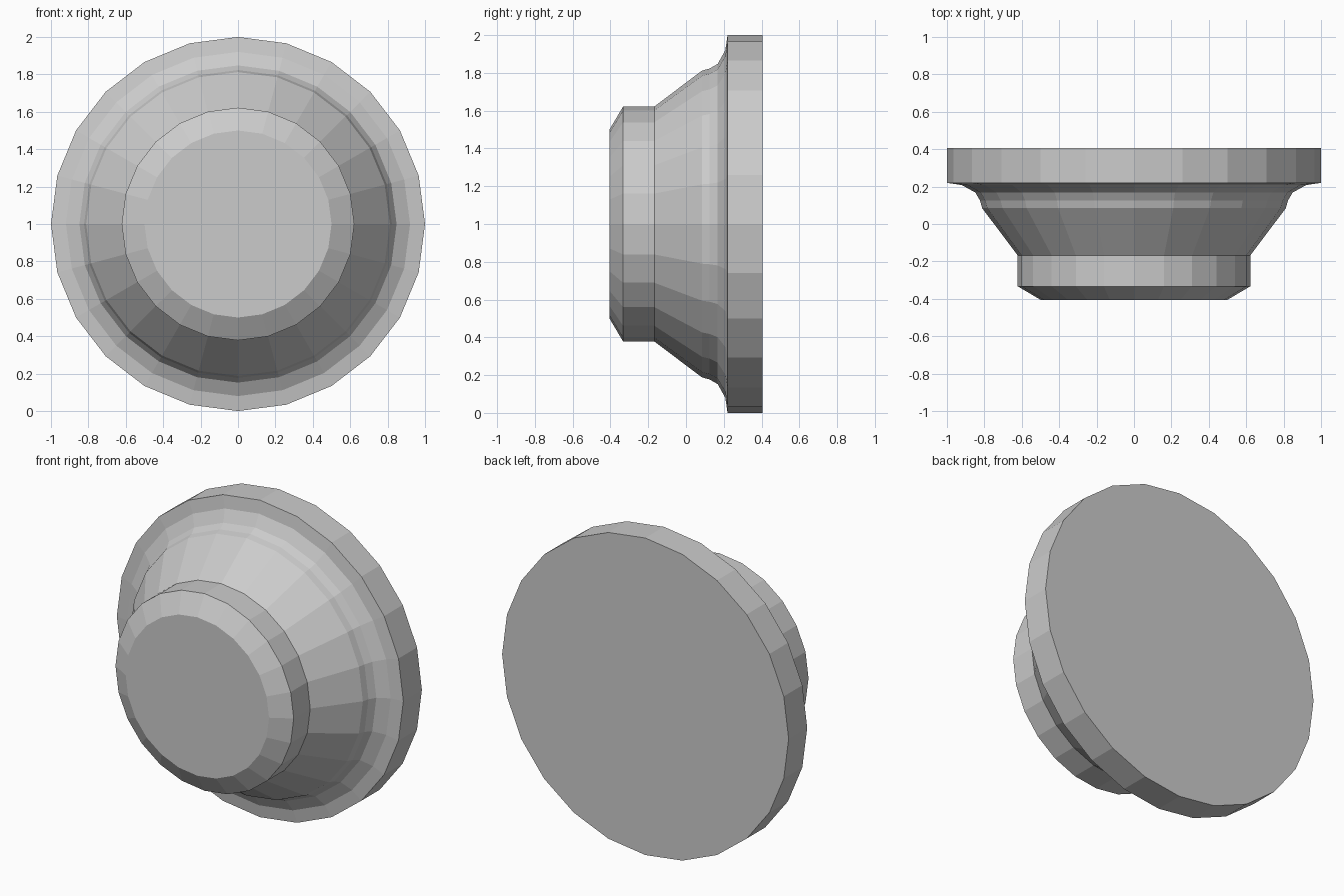
import bpy, bmesh, math

if "Cube" in bpy.data.objects:
    bpy.data.objects.remove(bpy.data.objects["Cube"])

SIDES = 24
# (radius, y) from the front face to the back face
PROFILE = [(0.50, -0.405), (0.622, -0.333), (0.622, -0.168),
           (0.812, 0.085), (0.823, 0.125), (0.848, 0.168),
           (0.92, 0.208), (1.0, 0.22), (1.0, 0.405)]

bm = bmesh.new()

# Rings of the turned body, centred at z = 1
rings = []
for r, y in PROFILE:
    ring = []
    for i in range(SIDES):
        a = 2 * math.pi * i / SIDES
        ring.append(bm.verts.new((r * math.cos(a), y, 1 + r * math.sin(a))))
    rings.append(ring)

# Side walls
for a, b in zip(rings, rings[1:]):
    for i in range(SIDES):
        j = (i + 1) % SIDES
        bm.faces.new((a[i], a[j], b[j], b[i]))

# Front and back caps
bm.faces.new(rings[0])
bm.faces.new(rings[-1])
bmesh.ops.recalc_face_normals(bm, faces=bm.faces[:])

mesh = bpy.data.meshes.new("round_knob")
bm.to_mesh(mesh)
bm.free()
knob = bpy.data.objects.new("round_knob", mesh)
bpy.context.collection.objects.link(knob)
